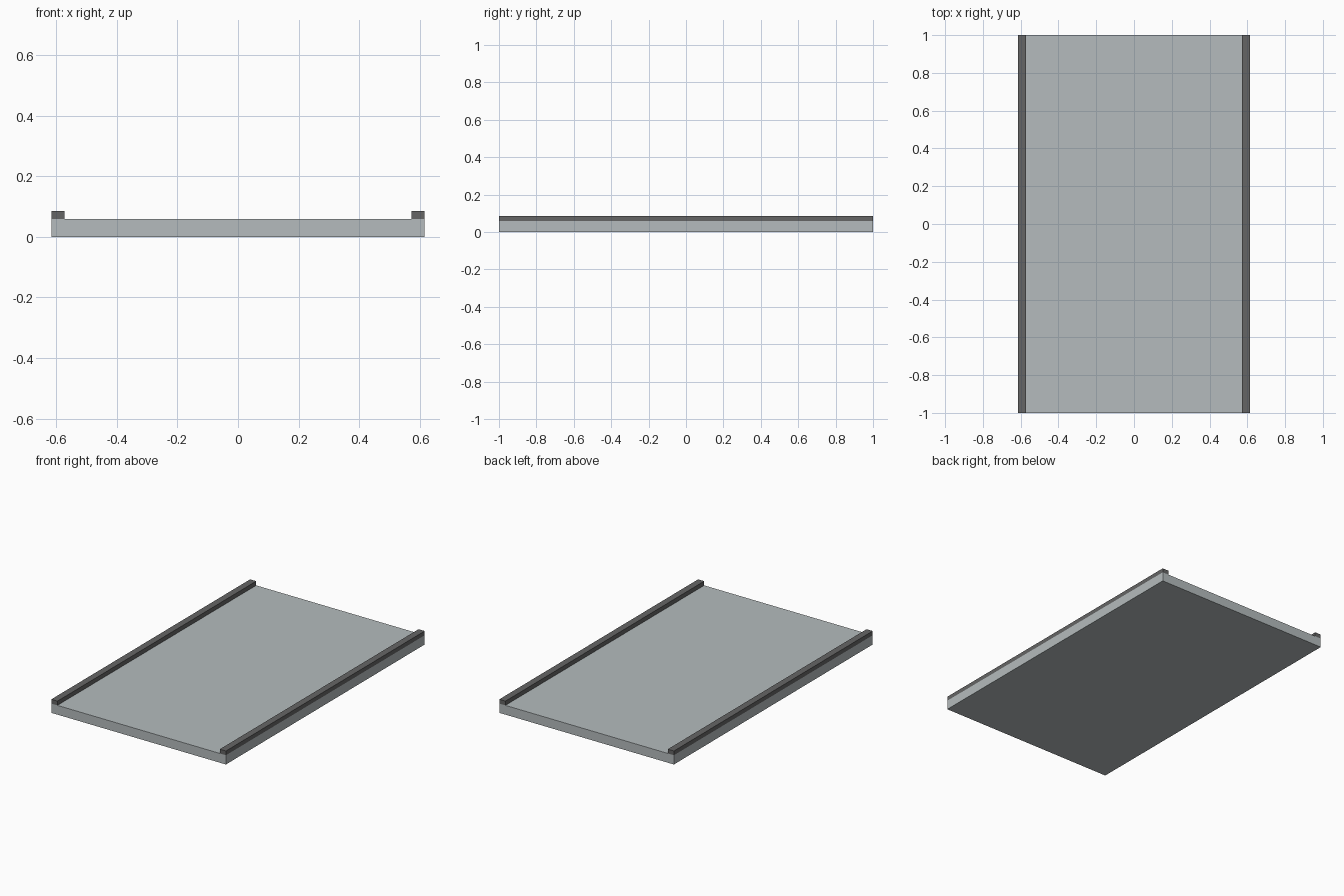
import bpy

if "Cube" in bpy.data.objects:
    bpy.data.objects.remove(bpy.data.objects["Cube"])

HALF_W, HALF_L = 0.615, 1.0
SLAB_TOP, RAIL_TOP, RAIL_W = 0.059, 0.086, 0.043


def material(name, color):
    mat = bpy.data.materials.new(name)
    mat.diffuse_color = color
    mat.use_nodes = True
    mat.node_tree.nodes["Principled BSDF"].inputs["Base Color"].default_value = mat.diffuse_color
    return mat


def box(name, x0, x1, z0, z1, mat):
    bpy.ops.mesh.primitive_cube_add(size=1, location=((x0 + x1) / 2, 0, (z0 + z1) / 2))
    obj = bpy.context.object
    obj.name = name
    obj.scale = (x1 - x0, 2 * HALF_L, z1 - z0)
    bpy.ops.object.transform_apply(location=False, rotation=False, scale=True)
    obj.data.materials.append(mat)
    return obj


pale = material("pale_grey", (0.46, 0.50, 0.51, 1))
dark = material("dark_grey", (0.13, 0.13, 0.13, 1))

# Flat deck
box("deck", -HALF_W, HALF_W, 0, SLAB_TOP, pale)

# Raised rails along both long edges
for name, side in (("left_rail", -1), ("right_rail", 1)):
    x0, x1 = sorted((side * HALF_W, side * (HALF_W - RAIL_W)))
    box(name, x0, x1, SLAB_TOP, RAIL_TOP, dark)
